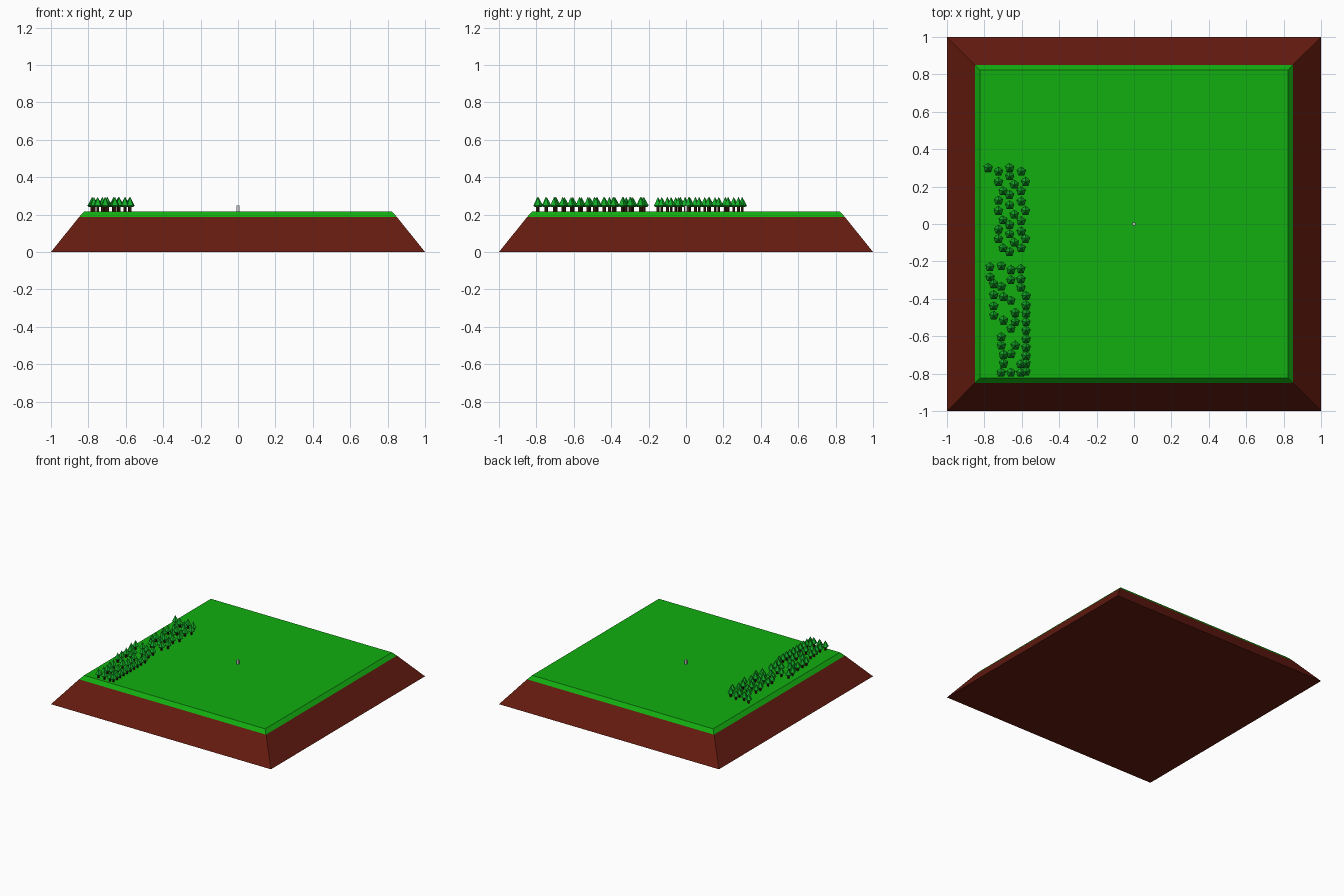
import bpy, bmesh, math
from mathutils import Matrix

if "Cube" in bpy.data.objects:
    bpy.data.objects.remove(bpy.data.objects["Cube"])


def material(name, rgb):
    m = bpy.data.materials.new(name)
    m.diffuse_color = (*rgb, 1)
    m.use_nodes = True
    m.node_tree.nodes["Principled BSDF"].inputs["Base Color"].default_value = m.diffuse_color
    return m


def finish(bm, name, mat=None):
    bmesh.ops.recalc_face_normals(bm, faces=bm.faces)
    me = bpy.data.meshes.new(name)
    bm.to_mesh(me)
    bm.free()
    ob = bpy.data.objects.new(name, me)
    bpy.context.collection.objects.link(ob)
    if mat:
        me.materials.append(mat)
    return ob


def loft(bm, rings, n, x=0, y=0, turn=math.pi / 2):
    """Stack n-sided rings of (radius, z); cap both ends."""
    loops = []
    for r, z in rings:
        if r == 0:
            loops.append([bm.verts.new((x, y, z))])
        else:
            loops.append([bm.verts.new((x + r * math.cos(turn + i * math.tau / n),
                                        y + r * math.sin(turn + i * math.tau / n), z))
                          for i in range(n)])
    for a, b in zip(loops, loops[1:]):
        for i in range(n):
            j = (i + 1) % n
            if len(b) == 1:
                bm.faces.new((a[i], a[j], b[0]))
            else:
                bm.faces.new((a[i], a[j], b[j], b[i]))
    for loop in (loops[0], loops[-1]):
        if len(loop) > 2:
            bm.faces.new(loop)


def slab(name, half_low, z_low, half_high, z_high, mat=None):
    bm = bmesh.new()
    k = math.sqrt(2)
    loft(bm, [(half_low * k, z_low), (half_high * k, z_high)], 4, turn=math.pi / 4)
    return finish(bm, name, mat)


soil = material("soil", (0.13, 0.011, 0.005))
grass = material("grass", (0.006, 0.42, 0.005))
leaf = material("leaf", (0.006, 0.42, 0.02))
bark = material("bark", (0.05, 0.008, 0.004))

# Sloping earth mound, grass cap and small centre post
GROUND = 0.217
slab("earth_base", 1.0, 0, 0.85, 0.187, soil)
slab("grass_top", 0.85, 0.187, 0.823, GROUND, grass)
slab("centre_post", 0.008, GROUND, 0.008, 0.25)

# Tree rows: lane x -> y of each tree
north = {
    -.78: [.30],
    -.725: [.28, .225, .125, .07, -.03, -.08],
    -.70: [.175, .02, -.13],
    -.665: [.30, .255, .155, .10, -.005, -.055, -.15],
    -.64: [.21, .05, -.10],
    -.603: [.28, .175, .12, .015, -.04, -.13],
    -.58: [.225, .07, -.08],
}
south = {
    -.77: [-.23, -.285],
    -.75: [-.32, -.38, -.44, -.49],
    -.71: [-.225, -.335, -.605, -.65, -.795],
    -.698: [-.39, -.515, -.70, -.745],
    -.658: [-.245, -.30, -.41, -.56, -.695, -.795],
    -.635: [-.475, -.525, -.65],
    -.605: [-.24, -.295, -.34, -.75, -.795],
    -.577: [-.385, -.435, -.48, -.525, -.57, -.615, -.66, -.705, -.745, -.79],
}

# Five-sided pointed crowns on thin trunks
for name, lanes in (("north_grove", north), ("south_grove", south)):
    trunks, crowns = bmesh.new(), bmesh.new()
    for x, ys in lanes.items():
        for y in ys:
            loft(trunks, [(0.008, GROUND - 0.003), (0.008, 0.244)], 5, x, y)
            loft(crowns, [(0.018, 0.241), (0.026, 0.248), (0, 0.295)], 5, x, y)
    finish(trunks, name + "_trunks", bark)
    finish(crowns, name + "_crowns", leaf)
